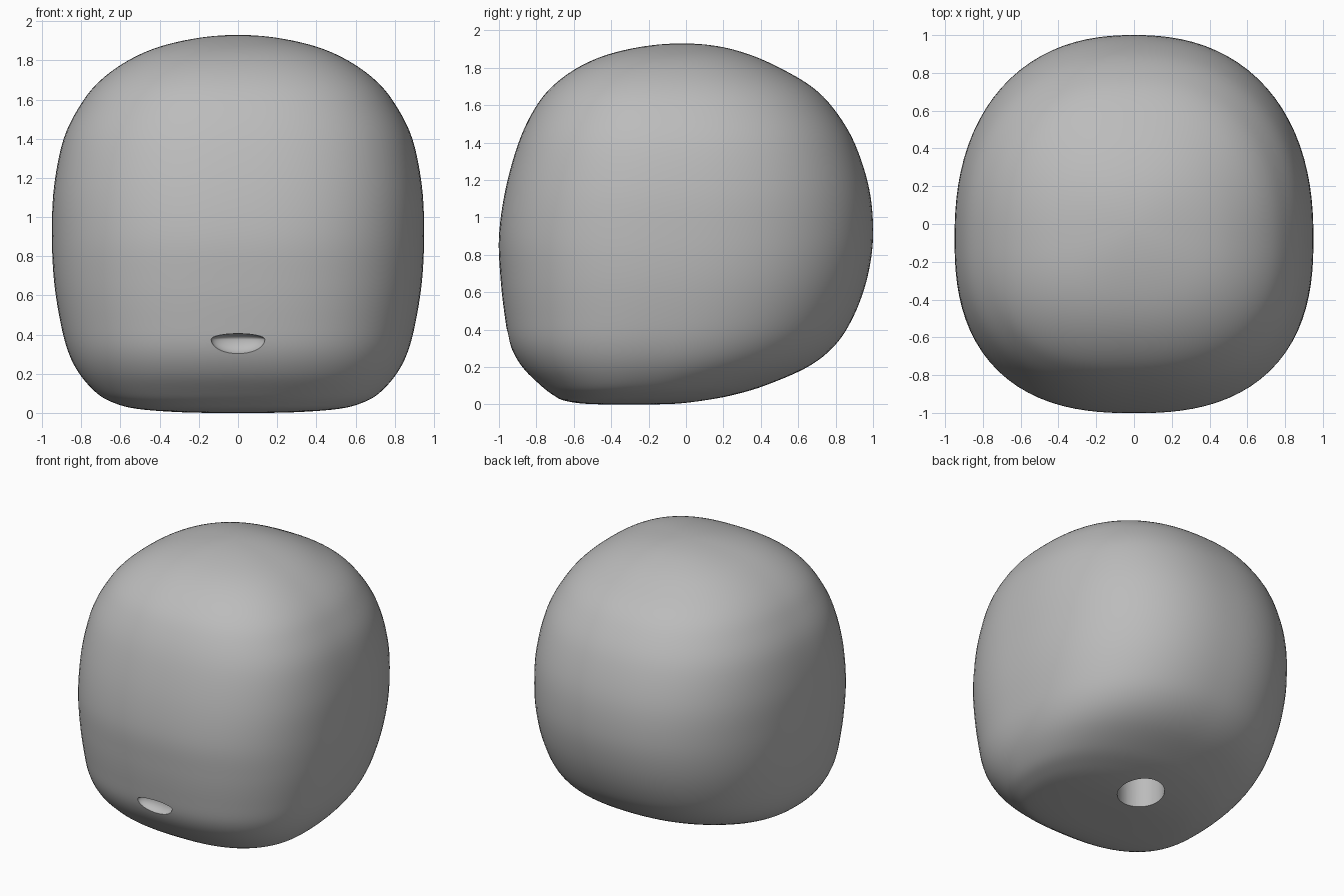
import bpy, bmesh, math
from mathutils import Matrix, Vector

if "Cube" in bpy.data.objects:
    bpy.data.objects.remove(bpy.data.objects["Cube"])

grey = bpy.data.materials.new("plain grey")
grey.use_nodes = True
grey.diffuse_color = (0.5, 0.5, 0.5, 1)
grey.node_tree.nodes["Principled BSDF"].inputs["Base Color"].default_value = (0.5, 0.5, 0.5, 1)

# Head profile: height, half width, front y, back y
PROFILE = [
    (0, 0, -0.32, -0.32), (0.003, 0.28, -0.53, -0.06), (0.02, 0.51, -0.65, 0.1),
    (0.05, 0.63, -0.71, 0.25), (0.1, 0.72, -0.775, 0.42), (0.2, 0.81, -0.875, 0.65),
    (0.32, 0.87, -0.94, 0.8), (0.48, 0.91, -0.97, 0.9), (0.68, 0.94, -0.992, 0.97),
    (0.9, 0.95, -1, 1), (1.15, 0.94, -0.965, 0.98), (1.4, 0.89, -0.895, 0.9),
    (1.58, 0.8, -0.81, 0.79), (1.7, 0.7, -0.715, 0.67), (1.8, 0.56, -0.58, 0.5),
    (1.87, 0.4, -0.42, 0.34), (1.915, 0.2, -0.22, 0.17), (1.93, 0, -0.02, -0.02)]
STEPS, SIDES = 6, 96


def catmull(p, t):
    a, b, c, d = (Vector(k) for k in p)
    return 0.5 * (2 * b + (c - a) * t + (2 * a - 5 * b + 4 * c - d) * t * t
                  + (3 * b - a - 3 * c + d) * t ** 3)


def mirrored(key):
    z, w, front, back = key
    return (z, -w, back, front)


def ring(bm, key):
    # Rounded-square slice, a little rounder at the back
    z, w, front, back = key
    mid = (front + back) / 2 - 0.08 * w
    verts = []
    for i in range(SIDES):
        a = math.tau * i / SIDES
        c, s = math.cos(a), math.sin(a)
        n = 2.3 if s > 0 else 2.5
        r = (abs(c) ** n + abs(s) ** n) ** (-1 / n)
        depth = back - mid if s > 0 else mid - front
        verts.append(bm.verts.new((w * r * c, mid + depth * r * s, z)))
    return verts


def finish(name, bm):
    bmesh.ops.recalc_face_normals(bm, faces=bm.faces)
    mesh = bpy.data.meshes.new(name)
    bm.to_mesh(mesh)
    bm.free()
    mesh.materials.append(grey)
    obj = bpy.data.objects.new(name, mesh)
    bpy.context.collection.objects.link(obj)
    return obj


# Head shell lofted from the profile
bm = bmesh.new()
keys = [mirrored(PROFILE[1])] + PROFILE + [mirrored(PROFILE[-2])]
slices = [catmull(keys[i:i + 4], j / STEPS)
          for i in range(len(PROFILE) - 1) for j in range(STEPS)][1:]
rings = [ring(bm, k) for k in slices]
for low, high in zip(rings, rings[1:]):
    for i in range(SIDES):
        j = (i + 1) % SIDES
        bm.faces.new((low[i], low[j], high[j], high[i]))
for end, key in ((rings[0], PROFILE[0]), (rings[-1], PROFILE[-1])):
    pole = bm.verts.new((0, key[2], key[0]))
    for i in range(SIDES):
        bm.faces.new((end[i], end[(i + 1) % SIDES], pole))
head = finish("head", bm)

# Mouth pocket: flat-topped ellipsoid
bm = bmesh.new()
bmesh.ops.create_uvsphere(bm, u_segments=48, v_segments=32, radius=1)
for v in bm.verts:
    v.co.z *= 0.03 if v.co.z > 0 else 0.075
    v.co.x *= 0.137
    v.co.y *= 0.065
    v.co += Vector((0, -0.95, 0.375))
mouth_cutter = finish("mouth_cutter", bm)

# Neck socket under the head
bm = bmesh.new()
bmesh.ops.create_cone(bm, cap_ends=True, segments=64, radius1=0.155, radius2=0.155,
                      depth=0.6, matrix=Matrix.Translation((0, 0.07, 0.1)))
neck_cutter = finish("neck_cutter", bm)

bpy.context.view_layer.objects.active = head
for cutter in (mouth_cutter, neck_cutter):
    cutter.hide_render = True
    mod = head.modifiers.new(cutter.name, "BOOLEAN")
    mod.operation = "DIFFERENCE"
    mod.solver = "EXACT"
    mod.object = cutter
    bpy.ops.object.modifier_apply(modifier=mod.name)
    bpy.data.objects.remove(cutter)

bpy.ops.object.select_all(action="DESELECT")
head.select_set(True)
bpy.ops.object.shade_smooth_by_angle(angle=math.radians(35))
